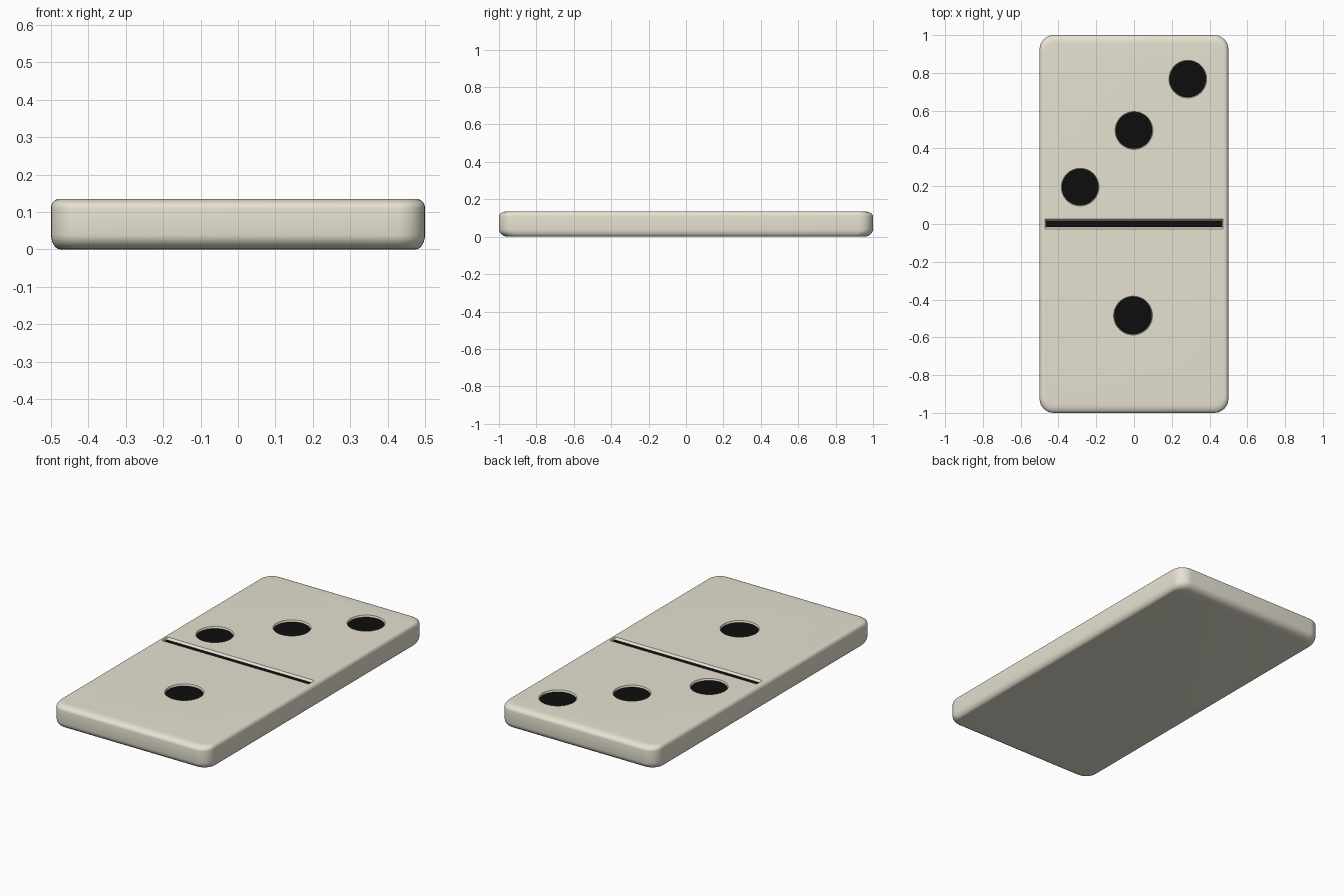
import bpy, bmesh
from math import pi, sin, cos, radians

if "Cube" in bpy.data.objects:
    bpy.data.objects.remove(bpy.data.objects["Cube"])

HEIGHT = 0.135
IVORY = (0.79, 0.76, 0.64, 1)
BLACK = (0.004, 0.004, 0.004, 1)


def material(name, color):
    m = bpy.data.materials.new(name)
    m.diffuse_color = color
    m.use_nodes = True
    m.node_tree.nodes["Principled BSDF"].inputs["Base Color"].default_value = m.diffuse_color
    return m


def loft(name, rings, mat=None):
    """Join equal-length rings of points into a closed solid."""
    bm = bmesh.new()
    loops = [[bm.verts.new(p) for p in r] for r in rings]
    n = len(loops[0])
    for a, b in zip(loops, loops[1:]):
        for i in range(n):
            j = (i + 1) % n
            bm.faces.new((a[i], a[j], b[j], b[i]))
    bm.faces.new(loops[0][::-1])
    bm.faces.new(loops[-1])
    bmesh.ops.recalc_face_normals(bm, faces=bm.faces)
    mesh = bpy.data.meshes.new(name)
    bm.to_mesh(mesh)
    bm.free()
    ob = bpy.data.objects.new(name, mesh)
    bpy.context.collection.objects.link(ob)
    if mat:
        mesh.materials.append(mat)
    return ob


def rounded_rect(hx, hy, r, z, steps=8):
    pts = []
    for k, (sx, sy) in enumerate(((1, 1), (-1, 1), (-1, -1), (1, -1))):
        for i in range(steps + 1):
            a = (k + i / steps) * pi / 2
            pts.append((sx * (hx - r) + r * cos(a), sy * (hy - r) + r * sin(a), z))
    return pts


def circle(x, y, r, z, n=48):
    return [(x + r * cos(2 * pi * i / n), y + r * sin(2 * pi * i / n), z) for i in range(n)]


def rect(hx, hy, z):
    return [(hx, hy, z), (-hx, hy, z), (-hx, -hy, z), (hx, -hy, z)]


ivory, black = material("ivory", IVORY), material("black", BLACK)

# Tile body: rounded outline with softened bottom and top edges
rings = []
STEPS = 6
for i in range(STEPS + 1):
    a = i / STEPS * pi / 2
    k = 1 - sin(a)
    rings.append(rounded_rect(0.5 - 0.025 * k, 1 - 0.05 * k, 0.075 - 0.02 * k, 0.04 * (1 - cos(a))))
for i in range(STEPS + 1):
    a = i / STEPS * pi / 2
    k = 1 - cos(a)
    rings.append(rounded_rect(0.5 - 0.022 * k, 1 - 0.045 * k, 0.075 - 0.02 * k,
                              HEIGHT - 0.025 * (1 - sin(a))))
body = loft("tile_body", rings, ivory)

# Shallow recesses, each with a black inlay on its floor
DEPTH = 0.012
floor, above = HEIGHT - DEPTH, HEIGHT + DEPTH
cutters = []
pips = ((0.285, 0.767, 0.096), (0, 0.495, 0.096), (-0.285, 0.195, 0.096), (-0.005, -0.485, 0.099))
for i, (x, y, r) in enumerate(pips):
    cutters.append(loft("pip_cutter", [circle(x, y, r, floor), circle(x, y, r + 0.008, above)]))
    loft(f"pip_{i + 1}", [circle(x, y, r, floor - 0.005), circle(x, y, r, floor + 0.002)], black)
cutters.append(loft("groove_cutter", [rect(0.468, 0.015, floor), rect(0.476, 0.037, above)]))
loft("divider_line", [rect(0.467, 0.0155, floor - 0.005), rect(0.467, 0.0155, floor + 0.001)], black)

bpy.context.view_layer.objects.active = body
for c in cutters:
    c.hide_render = True
    mod = body.modifiers.new("recess", 'BOOLEAN')
    mod.operation, mod.solver, mod.object = 'DIFFERENCE', 'EXACT', c
    bpy.ops.object.modifier_apply(modifier=mod.name)
for c in cutters:
    bpy.data.objects.remove(c)

# Smooth shading with sharp recess edges
bpy.ops.object.select_all(action='SELECT')
bpy.ops.object.shade_smooth_by_angle(angle=radians(30))
